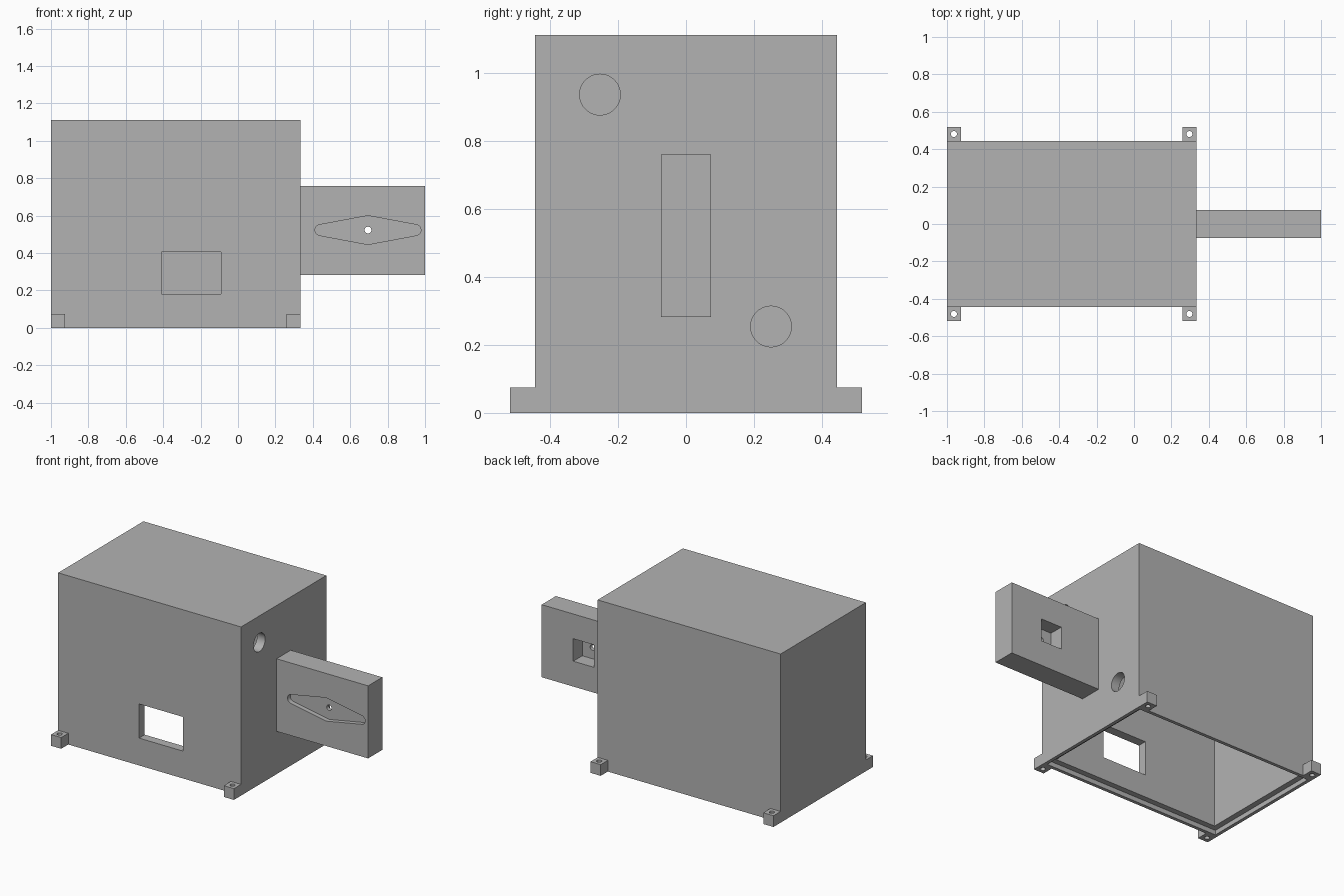
import bpy, bmesh, math
from mathutils import Matrix, Vector

default = bpy.data.objects.get("Cube")
if default:
    bpy.data.objects.remove(default, do_unlink=True)

grey = bpy.data.materials.new("plain grey")
grey.use_nodes = True
GREY = (0.45, 0.45, 0.45, 1)
grey.diffuse_color = GREY
grey.node_tree.nodes["Principled BSDF"].inputs["Base Color"].default_value = GREY


def add_object(name, bm):
    bmesh.ops.recalc_face_normals(bm, faces=bm.faces[:])
    mesh = bpy.data.meshes.new(name)
    bm.to_mesh(mesh)
    bm.free()
    mesh.materials.append(grey)
    obj = bpy.data.objects.new(name, mesh)
    bpy.context.collection.objects.link(obj)
    return obj


def box(name, low, high):
    low, high = Vector(low), Vector(high)
    bm = bmesh.new()
    bmesh.ops.create_cube(bm, size=1, matrix=Matrix.Translation((low + high) / 2)
                          @ Matrix.Diagonal((*(high - low), 1)))
    return add_object(name, bm)


def cylinder(name, centre, radius, length, axis):
    turn = Vector((0, 0, 1)).rotation_difference(Vector(axis)).to_matrix().to_4x4()
    bm = bmesh.new()
    bmesh.ops.create_cone(bm, cap_ends=True, segments=40, radius1=radius, radius2=radius,
                          depth=length, matrix=Matrix.Translation(centre) @ turn)
    return add_object(name, bm)


def cut(target, *cutters):
    """Subtract each cutter, bake the result and drop the cutters."""
    for cutter in cutters:
        mod = target.modifiers.new("cut", "BOOLEAN")
        mod.operation = "DIFFERENCE"
        mod.solver = "EXACT"
        mod.object = cutter
        cutter.hide_render = True
    graph = bpy.context.evaluated_depsgraph_get()
    mesh = bpy.data.meshes.new_from_object(target.evaluated_get(graph))
    target.modifiers.clear()
    target.data = mesh
    for cutter in cutters:
        bpy.data.objects.remove(cutter, do_unlink=True)


LEFT, RIGHT, HALF, TOP = -1.0, 0.333, 0.444, 1.111
WALL, RIM, STEP = 0.059, 0.022, 0.03

# Hollow housing, open below, with a stepped rim, a window and two cable holes
housing = box("housing", (LEFT, -HALF, 0), (RIGHT, HALF, TOP))
cut(housing,
    box("cavity", (LEFT + WALL, -HALF + WALL, -0.1), (RIGHT - WALL, HALF - WALL, TOP - WALL)),
    box("rim_step", (LEFT + RIM, -HALF + RIM, -0.1), (RIGHT - RIM, HALF - RIM, STEP)),
    box("window", (-0.41, -0.6, 0.18), (-0.09, -0.3, 0.405)),
    cylinder("upper_hole", (RIGHT, -0.253, 0.936), 0.06, 0.3, (1, 0, 0)),
    cylinder("lower_hole", (RIGHT, 0.25, 0.254), 0.06, 0.3, (1, 0, 0)))

# Drilled screw lugs at the four lower corners
LUG = 0.074
for x, x_name in ((LEFT, "right"), (RIGHT - LUG, "left")):
    for side, y_name in ((-1, "front"), (1, "back")):
        middle = side * (HALF + LUG / 2)
        lug = box(f"{y_name}_{x_name}_lug", (x, middle - LUG / 2, 0),
                  (x + LUG, middle + LUG / 2, LUG))
        cut(lug, cylinder("screw_hole", (x + LUG / 2, middle, LUG / 2), 0.016, 0.2, (0, 0, 1)))

# Side block: lever-shaped recess in front, square pocket behind, shaft hole through
CX, CZ, THICK = 0.695, 0.523, 0.074
block = box("side_block", (RIGHT, -THICK, 0.282), (1, THICK, 0.76))

# Lever outline: two rounded tips joined by straight edges through the wide middle
outline = []
for direction in (1, -1):
    outline.append((CX, CZ + direction * 0.077))
    for i in range(13):
        angle = math.radians(80 - i * 160 / 12)
        outline.append((CX + direction * (0.254 + 0.029 * math.cos(angle)),
                        CZ + direction * 0.029 * math.sin(angle)))
bm = bmesh.new()
face = bm.faces.new([bm.verts.new((x, -THICK - 0.05, z)) for x, z in outline])
extruded = bmesh.ops.extrude_face_region(bm, geom=[face])["geom"]
bmesh.ops.translate(bm, vec=(0, 0.05 + 0.03, 0),
                    verts=[v for v in extruded if isinstance(v, bmesh.types.BMVert)])
lever = add_object("lever_recess", bm)

cut(block, lever,
    box("square_pocket", (CX - 0.075, -0.02, CZ - 0.074), (CX + 0.075, 0.2, CZ + 0.074)),
    cylinder("shaft_hole", (CX, 0, CZ), 0.018, 0.4, (0, 1, 0)))

# Round bores shade smoothly, every edge stays sharp
bpy.ops.object.select_all(action="DESELECT")
for obj in bpy.context.collection.objects:
    if obj.type == "MESH" and grey.name in obj.data.materials:
        obj.select_set(True)
        bpy.context.view_layer.objects.active = obj
bpy.ops.object.shade_smooth_by_angle(angle=math.radians(25))
